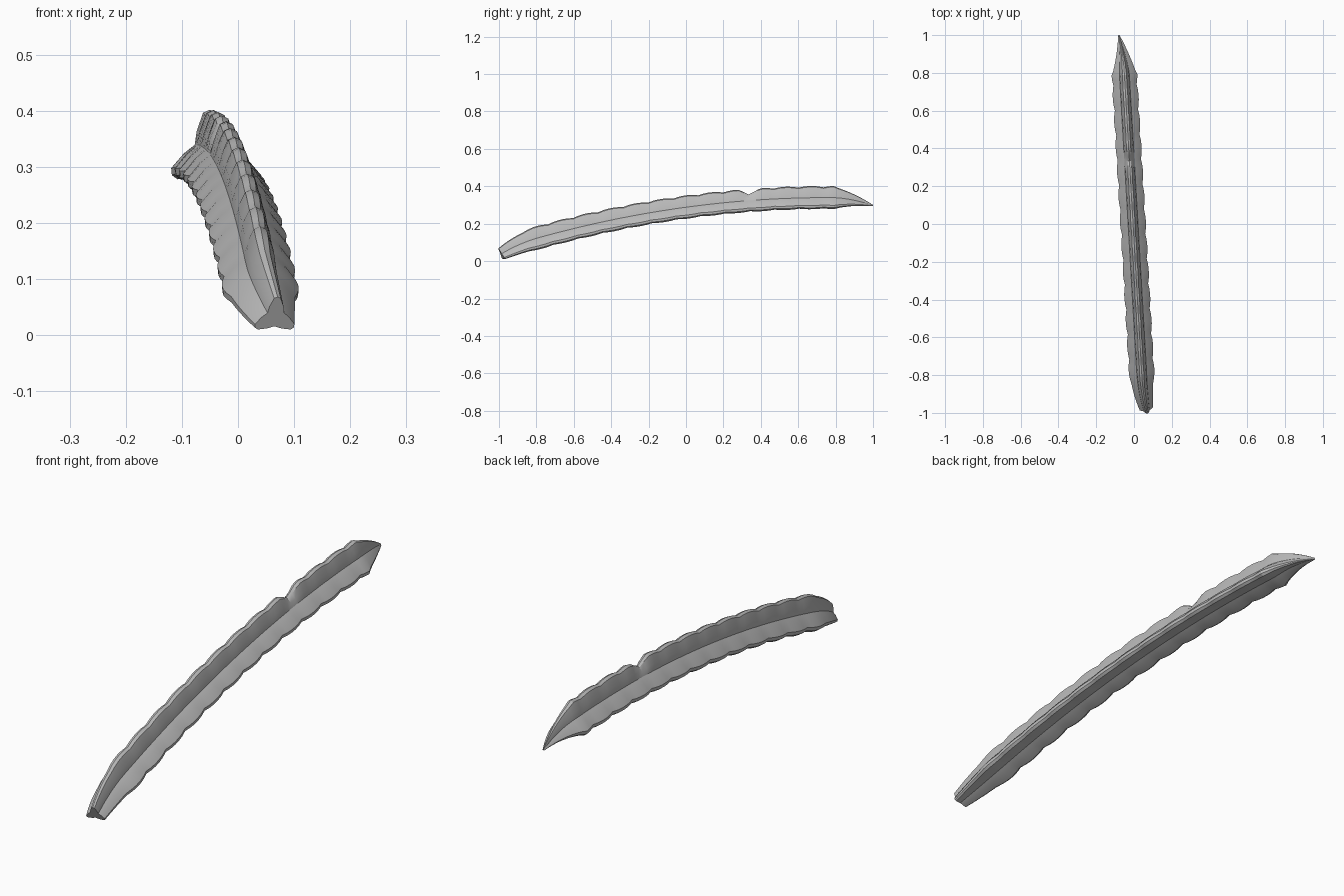
import bpy
import bmesh
from math import sin, cos, pi, radians
from mathutils import Vector

cube = bpy.data.objects.get("Cube")
if cube:
    bpy.data.objects.remove(cube)

START, END = -0.985, 1.0
BUMPS, STEPS = 15, 5
# One rib of the cross-section: (angle from the rib crest, radius, share of scallop)
RIB = [(-30, 0.62, 0.3), (-9, 0.94, 1), (0, 1, 1), (9, 0.94, 1), (30, 0.62, 0.3), (60, 0.43, 0)]


def spine(y):
    """Arched, slightly skewed centre line that bends down at both ends."""
    over = max(0, abs(y) - 0.8) / 0.2
    side = 1 if y > 0 else -1
    return Vector((-0.005 - 0.058 * y - side * 0.017 * over ** 2,
                   y,
                   0.273 + 0.136 * y - 0.09 * y * y - 0.023 * over ** 2))


def radius(y):
    """Full along the stem, narrowing to a cut base and a pointed tip."""
    if y > 0.8:
        return 0.004 + 0.067 * (1 - y) / 0.2
    if y < -0.75:
        t = (-0.75 - y) / 0.235
        return 0.071 - 0.03 * t ** 2
    return 0.071


def ring(bm, y):
    centre = spine(y)
    along = (spine(y + 0.005) - spine(y - 0.005)).normalized()
    right = along.cross(Vector((0, 0, 1))).normalized()
    up = right.cross(along)
    bump = abs(sin(pi * BUMPS * (y - START) / (END - START))) ** 0.8
    fade = min(1, radius(y) / 0.06) if -0.85 < y < 0.8 else 0
    dip = max(0, 1 - abs(y - 0.345) / 0.06)
    verts = []
    for rib in range(3):
        for angle, reach, share in RIB:
            a = radians(90 + rib * 120 + angle)
            r = radius(y) * reach + share * fade * (0.008 * bump - 0.001)
            if rib == 0:
                r -= 0.025 * share * dip
            verts.append(bm.verts.new(centre + right * cos(a) * r + up * sin(a) * r))
    return verts


# Scalloped three-ribbed stem
bm = bmesh.new()
total = BUMPS * STEPS
rings = [ring(bm, START + (END - START) * i / total) for i in range(total + 1)]
for a, b in zip(rings, rings[1:]):
    for i in range(len(a)):
        j = (i + 1) % len(a)
        bm.faces.new((a[i], a[j], b[j], b[i]))
bm.faces.new(rings[0])
bm.faces.new(rings[-1])
bmesh.ops.recalc_face_normals(bm, faces=bm.faces)
mesh = bpy.data.meshes.new("ribbed_stem")
bm.to_mesh(mesh)
bm.free()

stem = bpy.data.objects.new("ribbed_stem", mesh)
bpy.context.collection.objects.link(stem)

# Plain grey skin
grey = bpy.data.materials.new("plain_grey")
grey.use_nodes = True
colour = (0.5, 0.5, 0.5, 1)
grey.diffuse_color = colour
grey.node_tree.nodes["Principled BSDF"].inputs["Base Color"].default_value = colour
mesh.materials.append(grey)

bpy.ops.object.select_all(action="DESELECT")
stem.select_set(True)
bpy.context.view_layer.objects.active = stem
bpy.ops.object.shade_smooth_by_angle(angle=radians(25))
